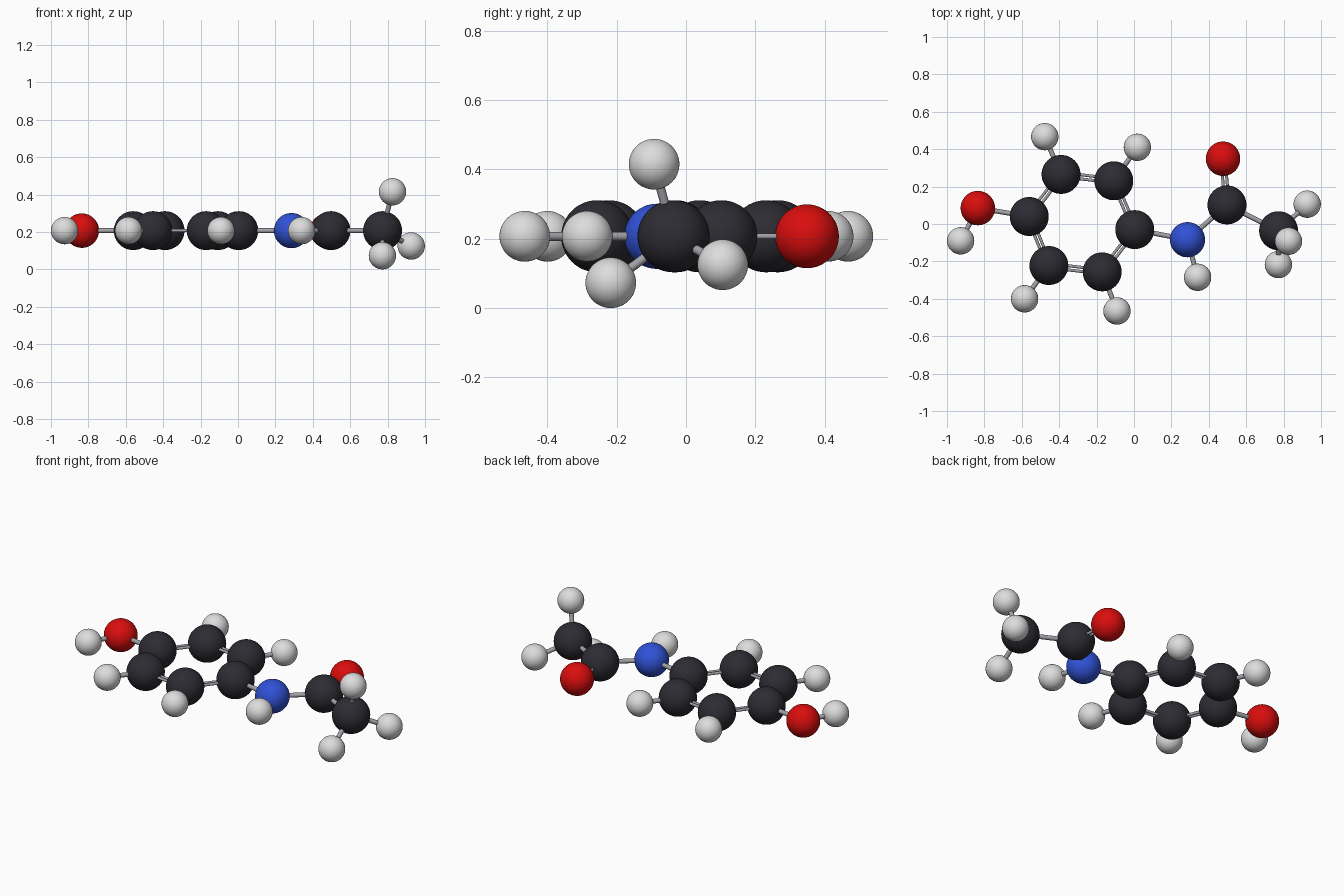
import bpy
from mathutils import Vector

cube = bpy.data.objects.get("Cube")
if cube:
    bpy.data.objects.remove(cube, do_unlink=True)


def material(name, color, roughness=0.4):
    mat = bpy.data.materials.new(name)
    mat.use_nodes = True
    mat.diffuse_color = (*color, 1)
    bsdf = mat.node_tree.nodes["Principled BSDF"]
    bsdf.inputs["Base Color"].default_value = (*color, 1)
    bsdf.inputs["Roughness"].default_value = roughness
    return mat


# Element: material and ball radius
KINDS = {
    "carbon": (material("charcoal", (0.025, 0.025, 0.033)), 0.104),
    "oxygen": (material("red", (0.7, 0.004, 0.004)), 0.092),
    "nitrogen": (material("blue", (0.03, 0.085, 0.68)), 0.094),
    "hydrogen": (material("pale_grey", (0.72, 0.72, 0.72)), 0.073),
}
STICK = material("stick_grey", (0.36, 0.36, 0.39))
PLANE = 0.207

# Ball name: kind, x, y and height where it leaves the flat plane
ATOMS = {
    "ring_1": ("carbon", -0.56, 0.04),
    "ring_2": ("carbon", -0.39, 0.265),
    "ring_3": ("carbon", -0.108, 0.231),
    "ring_4": ("carbon", 0.004, -0.03),
    "ring_5": ("carbon", -0.17, -0.256),
    "ring_6": ("carbon", -0.455, -0.222),
    "hydroxyl_oxygen": ("oxygen", -0.835, 0.085),
    "hydroxyl_hydrogen": ("hydrogen", -0.927, -0.09),
    "ring_hydrogen_2": ("hydrogen", -0.477, 0.467),
    "ring_hydrogen_3": ("hydrogen", 0.018, 0.41),
    "ring_hydrogen_5": ("hydrogen", -0.091, -0.465),
    "ring_hydrogen_6": ("hydrogen", -0.585, -0.4),
    "nitrogen": ("nitrogen", 0.286, -0.084),
    "nitrogen_hydrogen": ("hydrogen", 0.34, -0.285),
    "carbonyl_carbon": ("carbon", 0.497, 0.102),
    "carbonyl_oxygen": ("oxygen", 0.476, 0.349),
    "methyl_carbon": ("carbon", 0.773, -0.036),
    "methyl_hydrogen_back": ("hydrogen", 0.926, 0.106, 0.125),
    "methyl_hydrogen_front": ("hydrogen", 0.772, -0.217, 0.073),
    "methyl_hydrogen_top": ("hydrogen", 0.826, -0.092, 0.415),
}
SINGLE = [
    ("ring_1", "hydroxyl_oxygen"), ("hydroxyl_oxygen", "hydroxyl_hydrogen"),
    ("ring_4", "nitrogen"), ("nitrogen", "nitrogen_hydrogen"),
    ("nitrogen", "carbonyl_carbon"), ("carbonyl_carbon", "methyl_carbon"),
]
SINGLE += [(f"ring_{i}", f"ring_hydrogen_{i}") for i in (2, 3, 5, 6)]
SINGLE += [("methyl_carbon", f"methyl_hydrogen_{s}") for s in ("back", "front", "top")]
DOUBLE = [(f"ring_{i}", f"ring_{i % 6 + 1}") for i in range(1, 7)]
DOUBLE.append(("carbonyl_carbon", "carbonyl_oxygen"))


def finish(name, mat):
    obj = bpy.context.object
    obj.name = name
    obj.data.materials.append(mat)
    bpy.ops.object.shade_smooth_by_angle()


def stick(name, a, b, radius):
    d = b - a
    bpy.ops.mesh.primitive_cylinder_add(
        vertices=20, radius=radius, depth=d.length, location=(a + b) / 2,
        rotation=d.to_track_quat("Z", "Y").to_euler())
    finish(name, STICK)


# Balls
place = {}
for name, (kind, x, y, *height) in ATOMS.items():
    place[name] = Vector((x, y, height[0] if height else PLANE))
    mat, radius = KINDS[kind]
    bpy.ops.mesh.primitive_uv_sphere_add(
        segments=48, ring_count=24, radius=radius, location=place[name])
    finish(name + "_ball", mat)

# Single sticks
for a, b in SINGLE:
    stick(f"stick_{a}_to_{b}", place[a], place[b], 0.013)

# Paired sticks, side by side in the flat plane
for a, b in DOUBLE:
    side = (place[b] - place[a]).cross(Vector((0, 0, 1))).normalized() * 0.011
    for sign, tag in ((-1, "inner"), (1, "outer")):
        stick(f"stick_{a}_to_{b}_{tag}", place[a] + side * sign,
              place[b] + side * sign, 0.008)
